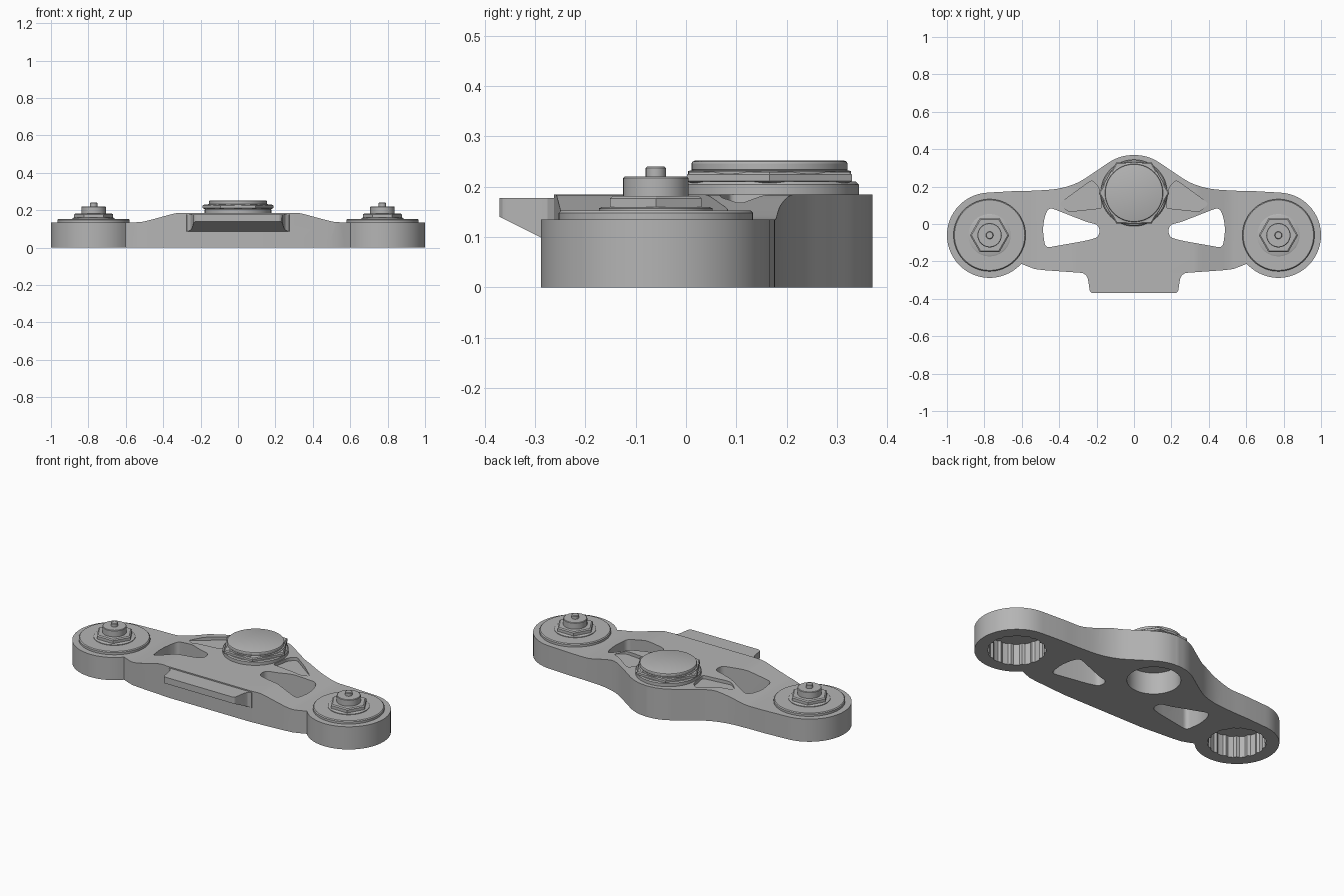
import bpy, bmesh, math
from mathutils import Vector

if "Cube" in bpy.data.objects:
    bpy.data.objects.remove(bpy.data.objects["Cube"])

grey = bpy.data.materials.new("machined_grey")
grey.diffuse_color = (0.46, 0.46, 0.46, 1)
grey.use_nodes = True
grey.node_tree.nodes["Principled BSDF"].inputs["Base Color"].default_value = grey.diffuse_color

LOBE = (0.772, -0.06)      # clamp centre, mirrored in x
STEM = (0.0, 0.166)        # central stem centre


def finish(name, bm):
    bmesh.ops.recalc_face_normals(bm, faces=bm.faces)
    me = bpy.data.meshes.new(name)
    bm.to_mesh(me)
    bm.free()
    me.materials.append(grey)
    ob = bpy.data.objects.new(name, me)
    bpy.context.collection.objects.link(ob)
    return ob


def loft(name, rings):
    """Closed solid through equal-length rings of 3D points."""
    bm = bmesh.new()
    vs = [[bm.verts.new(p) for p in r] for r in rings]
    n = len(vs[0])
    for a, b in zip(vs, vs[1:]):
        for i in range(n):
            bm.faces.new((a[i], a[(i + 1) % n], b[(i + 1) % n], b[i]))
    bm.faces.new(vs[0])
    bm.faces.new(vs[-1])
    return finish(name, bm)


def prism(name, pts, z0, z1):
    return loft(name, [[(x, y, z) for x, y in pts] for z in (z0, z1)])


def lathe(name, centre, profile, sides=64):
    """Stack of regular polygons from (radius, z) pairs."""
    ang = [2 * math.pi * i / sides for i in range(sides)]
    return loft(name, [[(centre[0] + r * math.cos(a), centre[1] + r * math.sin(a), z)
                        for a in ang] for r, z in profile])


def smooth(pts, steps=6):
    """Open Catmull-Rom curve through 2D points."""
    p = [Vector(q) for q in pts]
    p = [2 * p[0] - p[1]] + p + [2 * p[-1] - p[-2]]
    out = []
    for a, b, c, d in zip(p, p[1:], p[2:], p[3:]):
        for i in range(steps):
            t = i / steps
            out.append(0.5 * (2 * b + (c - a) * t + (2 * a - 5 * b + 4 * c - d) * t * t
                              + (3 * b - a - 3 * c + d) * t ** 3))
    return [tuple(v) for v in out] + [tuple(pts[-1])]


def rounded(pts, r, steps=5):
    """Polygon with its corners rounded over distance r."""
    out = []
    for i, q in enumerate(pts):
        b, a, c = Vector(q), Vector(pts[i - 1]), Vector(pts[(i + 1) % len(pts)])
        s = b + (a - b).normalized() * min(r, (a - b).length * 0.48)
        e = b + (c - b).normalized() * min(r, (c - b).length * 0.48)
        for k in range(steps + 1):
            t = k / steps
            out.append(tuple(s * (1 - t) ** 2 + b * 2 * t * (1 - t) + e * t * t))
    return out


def flip(pts, s):
    return [(x * s, y) for x, y in pts]


def cut(ob, tool, op='DIFFERENCE'):
    m = ob.modifiers.new("cut", 'BOOLEAN')
    m.operation, m.object, m.solver = op, tool, 'EXACT'
    bpy.context.view_layer.objects.active = ob
    bpy.ops.object.modifier_apply(modifier=m.name)
    bpy.data.objects.remove(tool)


# Plate outline: back curve, clamp lobe, front edge, then mirrored
back = smooth([(0, 0.37), (0.06, 0.362), (0.12, 0.338), (0.2, 0.285), (0.3, 0.222),
               (0.4, 0.19), (0.52, 0.179), (0.64, 0.176)])
lobe = []
for i in range(37):
    a = math.radians(88 - 226 * i / 36)
    lobe.append((LOBE[0] + 0.228 * math.cos(a), LOBE[1] + 0.228 * math.sin(a)))
half = back + lobe + [(0.57, -0.226), (0.53, -0.241), (0.48, -0.247), (0.27, -0.262)]
outline = half + [(-x, y) for x, y in reversed(half) if x > 1e-6]
plate = prism("clamp_plate", outline, 0, 0.3)

# Raised centre sloping down to the lobes
slope = smooth([(0.31, 0.185), (0.345, 0.181), (0.43, 0.158), (0.505, 0.139),
                (0.55, 0.135)], 3)
side = [(0, 0.185)] + slope + [(1.2, 0.135)]
section = side + [(1.2, -0.1), (-1.2, -0.1)] + [(-x, z) for x, z in reversed(side) if x > 0]
envelope = loft("envelope", [[(x, y, z) for x, z in section] for y in (-0.6, 0.6)])
cut(plate, envelope, 'INTERSECT')

# Windows, shallow pockets, ribbed clamp bores and stem bore
window = rounded([(0.185, -0.005), (0.245, 0.008), (0.455, 0.09), (0.478, 0.04),
                  (0.488, -0.03), (0.475, -0.128), (0.26, -0.09), (0.185, -0.07)], 0.03)
pocket = rounded([(0.17, 0.085), (0.19, 0.2), (0.225, 0.235), (0.40, 0.108),
                  (0.35, 0.066)], 0.018)
bore = []
for i in range(64):
    r = 0.158 if i % 4 < 3 else 0.149
    a = 2 * math.pi * i / 64
    bore.append((LOBE[0] + r * math.cos(a), LOBE[1] + r * math.sin(a)))
for s in (1, -1):
    cut(plate, prism("window_cutter", flip(window, s), -0.1, 0.4))
    cut(plate, prism("pocket_cutter", flip(pocket, s), 0.166, 0.4))
    cut(plate, prism("bore_cutter", flip(bore, s), -0.1, 0.128))
cut(plate, lathe("stem_cutter", STEM, [(0.145, -0.1), (0.145, 0.13)]))

# Front tab with a sloped underside
edge = [(0.277, -0.25), (0.274, -0.262), (0.255, -0.275), (0.246, -0.295),
        (0.237, -0.355), (0.232, -0.364), (0.222, -0.37)]
tab = edge + [(-x, y) for x, y in reversed(edge)]
loft("front_tab", [[(x, y, 0.14 - (y + 0.37) * 0.5) for x, y in tab],
                   [(x, y, 0.178) for x, y in tab]])

# Central stem: washer, hexagon nut, collar and cap
lathe("stem_washer", STEM, [(0.178, 0.18), (0.178, 0.204), (0.172, 0.21)])
lathe("stem_nut", STEM, [(0.18, 0.207), (0.189, 0.211), (0.189, 0.224), (0.182, 0.229)], 6)
lathe("stem_collar", STEM, [(0.162, 0.22), (0.162, 0.231), (0.15, 0.234)])
lathe("stem_cap", STEM, [(0.148, 0.225), (0.155, 0.234), (0.155, 0.246), (0.153, 0.25),
                         (0.148, 0.252)])

# Clamp caps with nut, adjuster and stud
for s, tag in ((1, "right"), (-1, "left")):
    c = (LOBE[0] * s, LOBE[1])
    lathe(tag + "_cap_disc", c, [(0.193, 0.131), (0.193, 0.148), (0.188, 0.153)])
    lathe(tag + "_cap_flange", c, [(0.113, 0.15), (0.113, 0.157), (0.106, 0.16)])
    lathe(tag + "_cap_nut", c, [(0.105, 0.155), (0.105, 0.177), (0.097, 0.182)], 6)
    lathe(tag + "_adjuster", c, [(0.065, 0.18), (0.065, 0.217), (0.062, 0.22)], 40)
    lathe(tag + "_stud", c, [(0.02, 0.215), (0.02, 0.237), (0.017, 0.24)], 24)

# Smooth curved walls, keep crisp edges
for ob in bpy.context.scene.objects:
    ob.select_set(True)
bpy.context.view_layer.objects.active = plate
bpy.ops.object.shade_smooth_by_angle(angle=math.radians(25))
